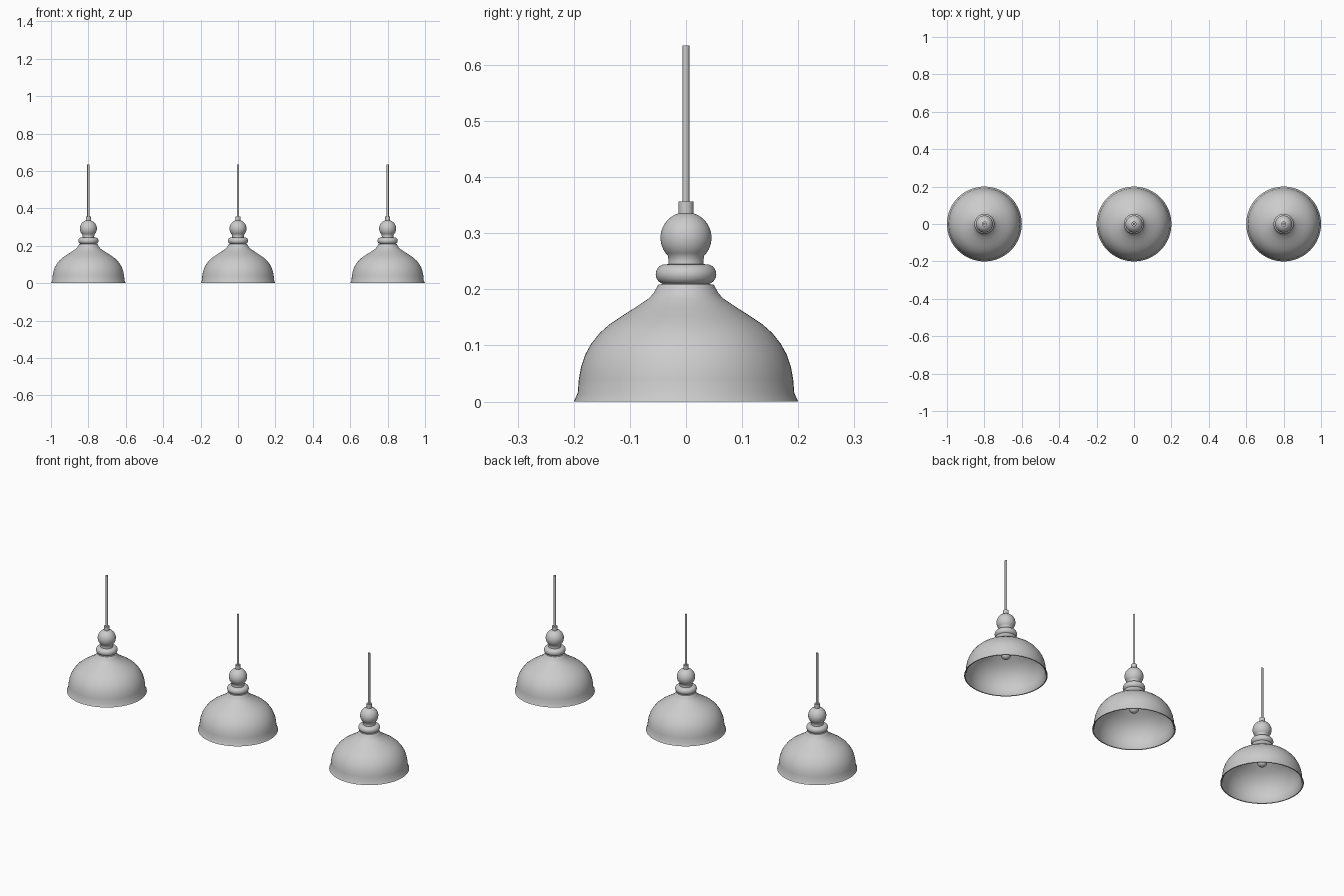
import bpy, bmesh, math

cube = bpy.data.objects.get("Cube")
if cube:
    bpy.data.objects.remove(cube, do_unlink=True)

grey = bpy.data.materials.new("light_grey")
grey.use_nodes = True
colour = (0.6, 0.6, 0.6, 1)
grey.diffuse_color = colour
grey.node_tree.nodes["Principled BSDF"].inputs["Base Color"].default_value = colour


def lathe(name, profile, x, sides=48):
    """Spin a list of (radius, height) points around a vertical axis."""
    bm = bmesh.new()
    verts = [bm.verts.new((r, 0, z)) for r, z in profile]
    edges = [bm.edges.new(pair) for pair in zip(verts, verts[1:])]
    bmesh.ops.spin(bm, geom=verts + edges, cent=(0, 0, 0), axis=(0, 0, 1),
                   angle=math.tau, steps=sides)
    bmesh.ops.remove_doubles(bm, verts=bm.verts, dist=0.0002)
    bmesh.ops.recalc_face_normals(bm, faces=bm.faces)
    mesh = bpy.data.meshes.new(name)
    bm.to_mesh(mesh)
    bm.free()
    mesh.materials.append(grey)
    obj = bpy.data.objects.new(name, mesh)
    obj.location.x = x
    bpy.context.collection.objects.link(obj)
    bpy.ops.object.select_all(action='DESELECT')
    obj.select_set(True)
    bpy.context.view_layer.objects.active = obj
    bpy.ops.object.shade_smooth_by_angle(angle=math.radians(35))
    return obj


def arc(radius, height, start, end, steps, offset=0):
    """Circular profile points, from start to end in degrees above level."""
    angles = [math.radians(start + (end - start) * i / steps) for i in range(steps + 1)]
    return [(offset + radius * math.cos(a), height + radius * math.sin(a)) for a in angles]


# Bell outline from the flared lip to the neck
outer = [(0.2, 0), (0.193, 0.015), (0.191, 0.04), (0.187, 0.062), (0.18, 0.083),
         (0.169, 0.103), (0.154, 0.122), (0.136, 0.138), (0.115, 0.152),
         (0.09, 0.168), (0.066, 0.184), (0.058, 0.193), (0.049, 0.209)]
inner = [(r - 0.005, max(z - 0.004, 0)) for r, z in outer]
shade = outer + [(0, 0.209), (0, 0.205)] + inner[::-1] + [outer[0]]

# Rounded collar above the shade
collar = ([(0, 0.207), (0.046, 0.208)] + arc(0.018, 0.227, -70, 70, 10, 0.036)
          + [(0.032, 0.245), (0, 0.245)])

# Ball with a short neck at its foot
ball = [(0, 0.243), (0.032, 0.243), (0.031, 0.25)] + arc(0.0455, 0.292, -45, 90, 16)

cap = [(0, 0.33), (0.0135, 0.33), (0.0135, 0.357), (0, 0.357)]
cord = [(0, 0.355), (0.006, 0.355), (0.006, 0.635), (0, 0.635)]
socket = [(0, 0.208), (0.018, 0.208), (0.018, 0.145), (0, 0.145)]
bulb = arc(0.025, 0.115, -90, 50, 12) + [(0.014, 0.147), (0, 0.147)]

for side, x in (("right", -0.8), ("middle", 0), ("left", 0.8)):
    lathe(f"{side}_shade", shade, x, 64)
    lathe(f"{side}_collar", collar, x)
    lathe(f"{side}_ball", ball, x)
    lathe(f"{side}_cap", cap, x, 24)
    lathe(f"{side}_cord", cord, x, 12)
    lathe(f"{side}_socket", socket, x, 24)
    lathe(f"{side}_bulb", bulb, x, 24)
